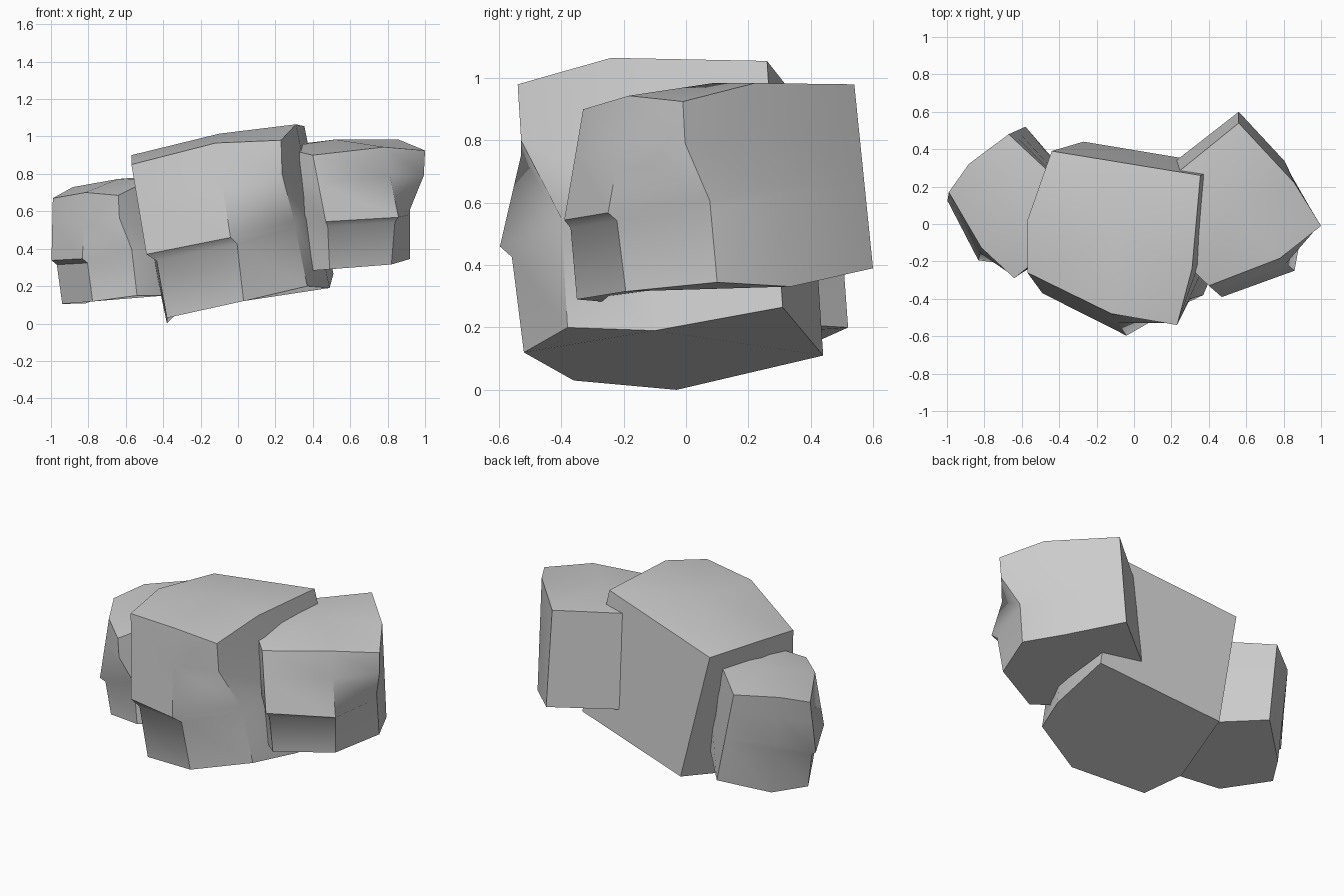
import bpy, bmesh
from mathutils import Vector, Matrix

if "Cube" in bpy.data.objects:
    bpy.data.objects.remove(bpy.data.objects["Cube"])

# One base rock. Ring order: front-left, front-mid, front-right, right-mid,
# back-right, back-left, left-mid
TOP = [(-.57, -.26, .85), (-.12, -.48, .965), (.23, -.54, .98), (.31, -.24, 1.065),
       (.355, .26, 1.055), (-.44, .39, .89), (-.57, .02, .90)]
BOTTOM = [(-.38, -.36, .03), (.03, -.52, .12), (.37, -.38, .20), (.49, -.10, .19),
          (.51, .31, .265), (-.27, .44, .11), (-.38, -.03, 0)]
FRONT_MID = [(-.49, -.37, .37), (-.04, -.597, .46), (.30, -.40, .55)]
PEAK = Vector((-.10, -.05, 1.015))
TOP, BOTTOM, FRONT_MID = ([Vector(p) for p in ring] for ring in (TOP, BOTTOM, FRONT_MID))


def corner_frame(corners, down):
    """Affine frame spanned by three corners and a downward edge."""
    a, b, c = corners
    frame = Matrix((b - a, c - a, down)).transposed().to_4x4()
    frame.translation = a
    return frame


def build_rock(name, top, front_mid, bottom, peak):
    # The sides and back are flat, so their middle ring is halfway down
    mid = front_mid + [t.lerp(b, .5) for t, b in zip(top[3:], bottom[3:])]
    upper = [t.lerp(m, .42) for t, m in zip(top, mid)]
    # The front-right edge drops almost straight before it undercuts
    upper[2].xy = top[2].xy.lerp(mid[2].xy, .08)
    # Small ledge under the front's middle line
    lower = [m.lerp(b, .1) for m, b in zip(mid, bottom)]
    for i in (0, 1):
        lower[i].xy = mid[i].xy.lerp(bottom[i].xy, .5)

    bm = bmesh.new()
    rings = [[bm.verts.new(p) for p in ring] for ring in (top, upper, mid, lower, bottom)]
    n = len(top)
    for a, b in zip(rings, rings[1:]):
        for i in range(n):
            j = (i + 1) % n
            bm.faces.new((a[i], b[i], b[j], a[j]))
    # Slightly domed top, flat underside
    centre = bm.verts.new(peak)
    for i in range(n):
        bm.faces.new((centre, rings[0][i], rings[0][(i + 1) % n]))
    bm.faces.new(rings[-1][::-1])
    bmesh.ops.recalc_face_normals(bm, faces=bm.faces)

    mesh = bpy.data.meshes.new(name)
    bm.to_mesh(mesh)
    bm.free()
    obj = bpy.data.objects.new(name, mesh)
    bpy.context.collection.objects.link(obj)
    bpy.ops.object.select_all(action='DESELECT')
    obj.select_set(True)
    bpy.context.view_layer.objects.active = obj
    bpy.ops.object.shade_smooth_by_angle(angle=.68)


def build_copy(name, corners, top_to, bottom_to):
    """A turned, smaller copy of the base rock fitted to three corner edges."""
    top_to = [Vector(p) for p in top_to]
    bottom_to = [Vector(p) for p in bottom_to]
    maps = []
    for base, target in ((TOP, top_to), (BOTTOM, bottom_to)):
        source = corner_frame([base[i] for i in corners], BOTTOM[0] - TOP[0])
        dest = corner_frame(target, bottom_to[0] - top_to[0])
        maps.append(dest @ source.inverted())
    upper_map, lower_map = maps
    build_rock(name,
               [upper_map @ p for p in TOP],
               [(upper_map @ p).lerp(lower_map @ p, .5) for p in FRONT_MID],
               [lower_map @ p for p in BOTTOM],
               upper_map @ PEAK)


# Large middle rock
build_rock("centre_rock", TOP, FRONT_MID, BOTTOM, PEAK)
# Right rock, fitted at front-left, front-right and back-right
build_copy("right_rock", (0, 2, 4),
           [(.40, -.33, .90), (1.0, -.01, .925), (.56, .54, .98)],
           [(.49, -.35, .29), (.92, .10, .345), (.56, .60, .39)])
# Left rock, fitted at front-left, front-right and back-left
build_copy("left_rock", (0, 2, 5),
           [(-.99, .17, .67), (-.64, -.29, .685), (-.67, .48, .75)],
           [(-.94, .12, .105), (-.54, -.24, .15), (-.58, .52, .20)])
